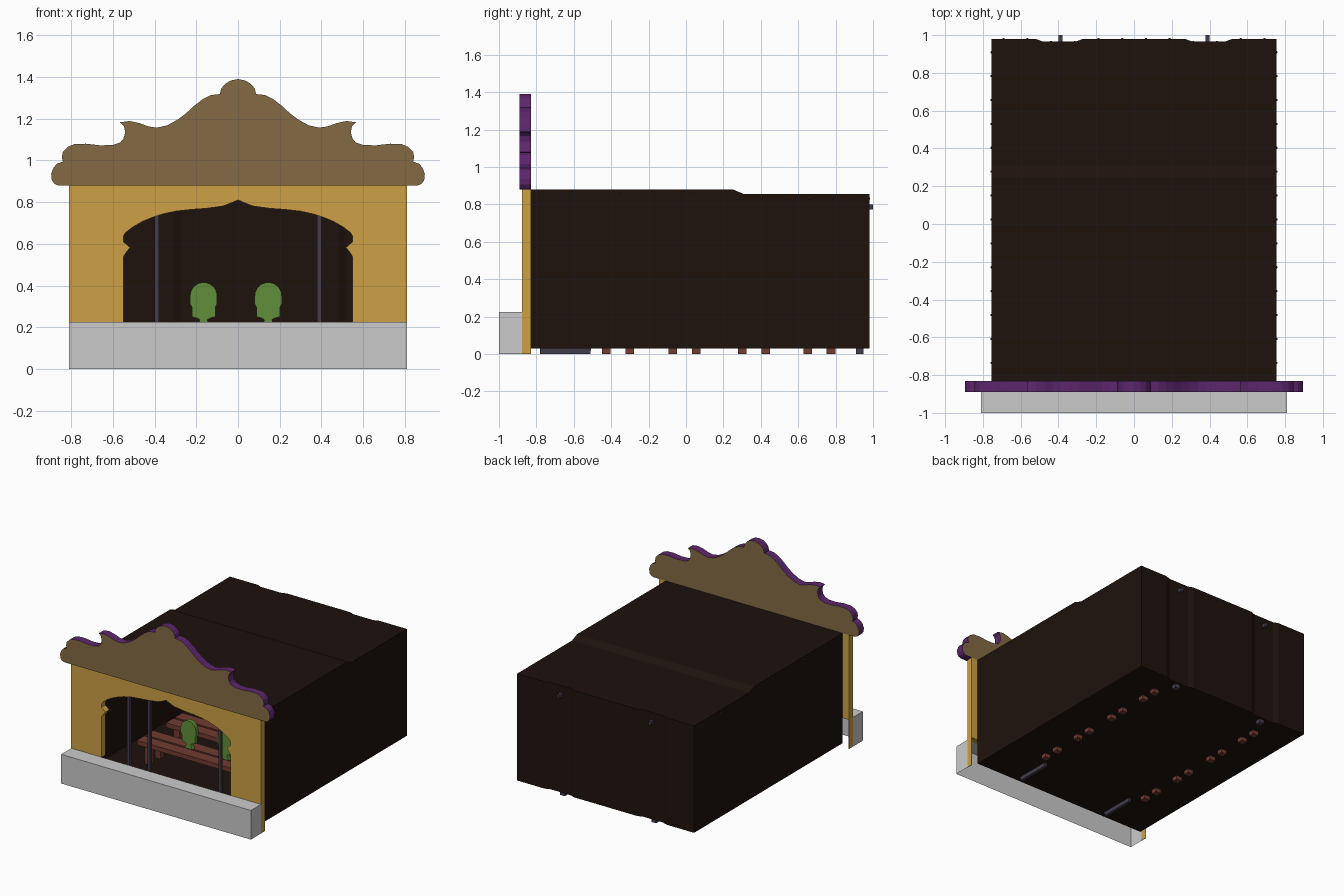
import bpy, bmesh, math
from mathutils import Matrix, Vector

if "Cube" in bpy.data.objects:
    bpy.data.objects.remove(bpy.data.objects["Cube"])


def mat(name, r, g, b):
    m = bpy.data.materials.new(name)
    m.diffuse_color = [(c / 255) ** 2.2 for c in (r, g, b)] + [1]
    m.use_nodes = True
    m.node_tree.nodes["Principled BSDF"].inputs["Base Color"].default_value = m.diffuse_color
    return m


YELLOW = mat("yellow", 203, 160, 70)
TAN = mat("tan", 130, 106, 70)
PURPLE = mat("purple", 92, 43, 108)
CLOTH = mat("dark_cloth", 35, 25, 21)
WOOD = mat("red_wood", 112, 62, 52)
METAL = mat("dark_metal", 68, 64, 76)
GREEN = mat("green", 97, 141, 60)


def finish(name, bm, *mats, normals=True):
    if normals:
        bmesh.ops.recalc_face_normals(bm, faces=bm.faces)
    me = bpy.data.meshes.new(name)
    bm.to_mesh(me)
    bm.free()
    for m in mats:
        me.materials.append(m)
    ob = bpy.data.objects.new(name, me)
    bpy.context.collection.objects.link(ob)
    return ob


def add_box(bm, x0, x1, y0, y1, z0, z1):
    m = Matrix.Translation(((x0 + x1) / 2, (y0 + y1) / 2, (z0 + z1) / 2))
    m = m @ Matrix.Diagonal((x1 - x0, y1 - y0, z1 - z0, 1))
    return bmesh.ops.create_cube(bm, size=1, matrix=m)["verts"]


def mirrored_slab(bm, half, y0, y1, cx=0):
    """Extrude a left-right symmetric outline along y."""
    loop = half + [(-x, z) for x, z in reversed(half) if x > 0]
    a = [bm.verts.new((cx + x, y0, z)) for x, z in loop]
    b = [bm.verts.new((cx + x, y1, z)) for x, z in loop]
    bm.faces.new(a)
    bm.faces.new(b[::-1])
    for i in range(len(loop)):
        j = (i + 1) % len(loop)
        f = bm.faces.new((a[i], b[i], b[j], a[j]))
        f.material_index = 1


# Stage plinth: shell open at the back and underneath
bm = bmesh.new()
add_box(bm, -.81, .81, -1, -.877, 0, .225)
bm.normal_update()
bmesh.ops.delete(bm, geom=[f for f in bm.faces if f.normal.y > .5 or f.normal.z < -.5],
                 context='FACES')
finish("plinth", bm, normals=False)

# Front wall with the cusped arch
arch = [(0, .81), (.03, .797), (.07, .781), (.15, .77), (.23, .764), (.3, .756),
        (.36, .743), (.41, .727), (.46, .706), (.505, .68), (.54, .653), (.55, .635),
        (.55, .61), (.535, .598), (.517, .582), (.532, .565), (.55, .537),
        (.55, .225), (.81, .225), (.81, .88)]
bm = bmesh.new()
mirrored_slab(bm, arch, -.877, -.83)
for s in (-1, 1):
    add_box(bm, *sorted((s * .806, s * .81)), -.877, -.83, 0, .225)
finish("front_wall", bm, YELLOW, YELLOW)

# Scrolled pediment, tan faces with purple edge
crest = [(0, 1.39), (.035, 1.383), (.062, 1.367), (.08, 1.345), (.087, 1.318),
         (.13, 1.313), (.17, 1.293), (.21, 1.262), (.25, 1.225), (.29, 1.195),
         (.34, 1.168), (.39, 1.157), (.43, 1.163), (.47, 1.178), (.52, 1.189),
         (.565, 1.183), (.547, 1.165), (.541, 1.135), (.549, 1.105), (.565, 1.086),
         (.6, 1.074), (.66, 1.072), (.73, 1.08), (.785, 1.078), (.818, 1.064),
         (.84, 1.04), (.845, 1.015), (.84, .994), (.868, .984), (.885, .965),
         (.896, .935), (.893, .905), (.88, .887), (.86, .88)]
bm = bmesh.new()
mirrored_slab(bm, crest, -.89, -.83)
finish("pediment", bm, TAN, PURPLE)

# Cloth hall: y-z section lofted across x, open at the front, back wall folded
bm = bmesh.new()
stations = [(.755, .98), (.52, .98), (.48, .965), (.31, .965), (.27, .98)]
stations = [(-x, y) for x, y in stations] + stations[::-1]
rows = []
for x, yb in stations:
    section = [(-.83, .03), (yb, .03), (yb, .855), (.31, .855), (.25, .88), (-.83, .88)]
    rows.append([bm.verts.new((x, y, z)) for y, z in section])
for r, s in zip(rows, rows[1:]):
    for i in range(5):
        bm.faces.new((r[i], s[i], s[i + 1], r[i + 1]))
bm.faces.new(rows[0])
bm.faces.new(rows[-1][::-1])
finish("hall_cover", bm, CLOTH)

# Studs along the top of the side and back walls
bm = bmesh.new()


def stud(pos, axis):
    rot = Vector(axis).to_track_quat('Z', 'Y').to_matrix().to_4x4()
    bmesh.ops.create_cone(bm, cap_ends=True, segments=8, radius1=.007, radius2=.004,
                          depth=.008, matrix=Matrix.Translation(pos) @ rot)


for i in range(14):
    y = -.735 + i * .1265
    for s in (-1, 1):
        stud((s * .756, y, .857 if y < .25 else .832), (s, 0, 0))
for i in range(12):
    x = -.69 + i * .1255
    stud((x, .966 if .3 < abs(x) < .5 else .981, .832), (0, 1, 0))
finish("wall_studs", bm, METAL)

# Metal frames: paired front posts on foot bars, top rails, rear posts
bm = bmesh.new()
for s in (-1, 1):
    x = s * .39
    r = .011
    add_box(bm, x - r, x + r, -.78, -.51, 0, .035)
    for y in (-.77, -.52, .93):
        add_box(bm, x - r, x + r, y - r, y + r, .02, .79)
    add_box(bm, x - .02, x + .02, .91, .95, 0, .035)
    add_box(bm, x - r, x + r, -.78, 1, .772, .8)
finish("support_frames", bm, METAL)

# Four rows of plank benches
for n, y in enumerate((-.363, -.008, .363, .713)):
    bm = bmesh.new()
    for s in (-1, 1):
        add_box(bm, -.54, .54, *sorted((y + s * .008, y + s * .1)), .165, .2)
        for x in (-.46, .46):
            yc = y + s * .0625
            add_box(bm, x - .024, x + .024, yc - .023, yc + .023, 0, .165)
    for x in (-.46, .46):
        add_box(bm, x - .02, x + .02, y - .08, y + .08, .13, .165)
    finish(f"bench_{n + 1}", bm, WOOD)

# Green rounded cut-outs standing on the first bench
bulb = [(0, .415)] + [(.065 * math.sin(math.radians(a)), .35 + .065 * math.cos(math.radians(a)))
                      for a in range(15, 91, 15)]
bulb += [(.065, .312), (.056, .295), (.056, .25), (.03, .243), (.018, .235),
         (.022, .225), (.034, .2)]
bulb[-1] = (.034, .2)
for name, x in (("left_cutout", -.165), ("right_cutout", .145)):
    bm = bmesh.new()
    mirrored_slab(bm, bulb, -.37, -.34, cx=x)
    finish(name, bm, GREEN, GREEN)
